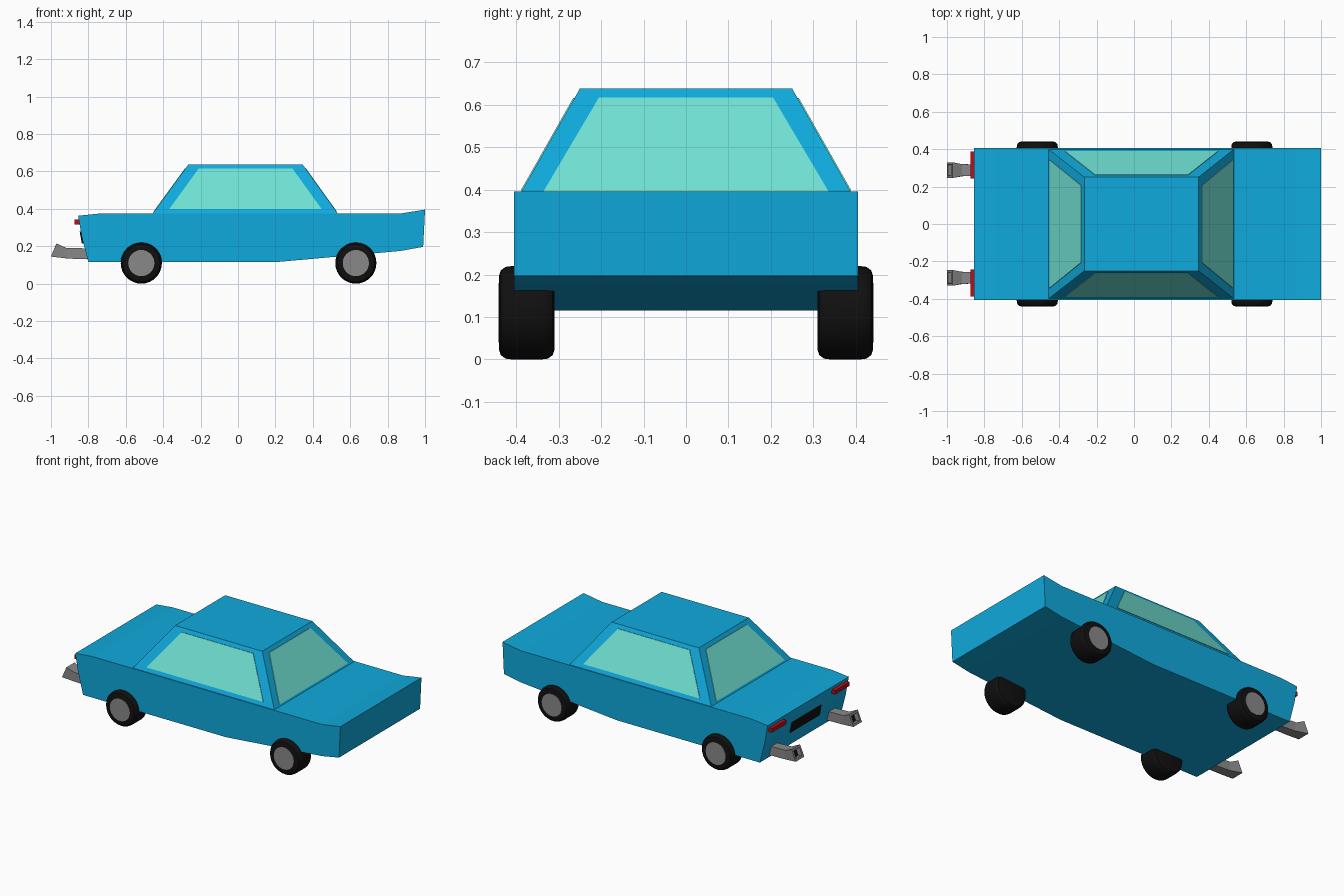
import bpy, bmesh, math

if "Cube" in bpy.data.objects:
    bpy.data.objects.remove(bpy.data.objects["Cube"])


def material(name, r, g, b):
    m = bpy.data.materials.new(name)
    m.diffuse_color = (r, g, b, 1)
    m.use_nodes = True
    m.node_tree.nodes["Principled BSDF"].inputs["Base Color"].default_value = m.diffuse_color
    return m


PAINT = material("paint", 0.005, 0.40, 0.72)
GLASS = material("glass", 0.16, 0.75, 0.65)
RUBBER = material("rubber", 0.005, 0.005, 0.005)
RED = material("red", 0.5, 0.005, 0.01)
STEEL = material("steel", 0.25, 0.25, 0.25)


def loft(name, rings, mat, end_mat=None, smooth=False):
    """Skin a series of equal-length point rings and cap both ends."""
    bm = bmesh.new()
    vs = [[bm.verts.new(p) for p in ring] for ring in rings]
    n = len(vs[0])
    for a, b in zip(vs, vs[1:]):
        for i in range(n):
            j = (i + 1) % n
            bm.faces.new((a[i], a[j], b[j], b[i]))
    bm.faces.new(vs[0][::-1])
    end = bm.faces.new(vs[-1])
    if end_mat:
        end.material_index = 1
    bmesh.ops.recalc_face_normals(bm, faces=bm.faces)
    me = bpy.data.meshes.new(name)
    bm.to_mesh(me)
    bm.free()
    me.materials.append(mat)
    if end_mat:
        me.materials.append(end_mat)
    ob = bpy.data.objects.new(name, me)
    bpy.context.collection.objects.link(ob)
    if smooth:
        bpy.ops.object.select_all(action='DESELECT')
        ob.select_set(True)
        bpy.context.view_layer.objects.active = ob
        bpy.ops.object.shade_smooth_by_angle(angle=math.radians(35))
    return ob


# Lower body: side profile extruded across the width
profile = [(-0.855, 0.363), (-0.74, 0.375), (0.87, 0.375), (1.0, 0.396), (0.99, 0.197),
           (0.87, 0.175), (0.2, 0.115), (-0.80, 0.115), (-0.835, 0.25)]
loft("body", [[(x, y, z) for x, z in profile] for y in (-0.405, 0.405)], PAINT)


# Cabin: tapered box
def rect(x0, x1, hy, z):
    return [(x0, -hy, z), (x1, -hy, z), (x1, hy, z), (x0, hy, z)]


Z0, Z1 = 0.37, 0.638
loft("cabin", [rect(-0.46, 0.537, 0.402, Z0), rect(-0.265, 0.345, 0.25, Z1)], PAINT)


def on_slope(a, b, z):
    return a + (b - a) * (z - Z0) / (Z1 - Z0)


# Windows: thin panes lying on the cabin slopes
side_pane = [(-0.368, 0.398), (0.448, 0.398), (0.291, 0.616), (-0.21, 0.616)]
for s, name in ((-1, "right_window"), (1, "left_window")):
    loft(name, [[(x, s * (on_slope(0.402, 0.25, z) + d), z) for x, z in side_pane]
                for d in (-0.01, 0.003)], GLASS)

end_pane = [(-0.342, 0.385), (0.342, 0.385), (0.205, 0.617), (-0.205, 0.617)]
for s, a, b, name in ((1, 0.537, 0.345, "windscreen"), (-1, -0.46, -0.265, "rear_window")):
    loft(name, [[(on_slope(a, b, z) + s * d, y, z) for y, z in end_pane]
                for d in (-0.01, 0.003)], GLASS)


# Wheels: turned tyres with hub discs on the outside
def circle(x, y, r, n=32):
    return [(x + r * math.cos(2 * math.pi * i / n), y,
             0.11 + r * math.sin(2 * math.pi * i / n)) for i in range(n)]


tyre = [(0.31, 0.088), (0.314, 0.1), (0.325, 0.108), (0.34, 0.11),
        (0.41, 0.11), (0.425, 0.108), (0.436, 0.1), (0.44, 0.088)]
for x, end in ((-0.517, "rear"), (0.63, "front")):
    for s, side in ((-1, "right"), (1, "left")):
        loft(f"{end}_{side}_tyre", [circle(x, s * y, r) for y, r in tyre], RUBBER, smooth=True)
        loft(f"{end}_{side}_hub", [circle(x, s * y, 0.07) for y in (0.42, 0.442)], STEEL)


# Exhausts: bent, flared square pipes with a dark recessed mouth
def section(yc, hw, top, bottom):
    return [(top[0], yc - hw, top[1]), (top[0], yc + hw, top[1]),
            (bottom[0], yc + hw, bottom[1]), (bottom[0], yc - hw, bottom[1])]


for s, side in ((-1, "right"), (1, "left")):
    yc = s * 0.288
    loft(side + "_exhaust", [
        section(yc, 0.029, (-0.79, 0.188), (-0.78, 0.13)),
        section(yc, 0.032, (-0.92, 0.192), (-0.91, 0.134)),
        section(yc, 0.042, (-0.97, 0.215), (-1.0, 0.145)),
        section(yc, 0.029, (-0.976, 0.203), (-0.994, 0.158)),
        section(yc, 0.027, (-0.95, 0.192), (-0.968, 0.15))], STEEL, RUBBER)

    # Tail lights
    loft(side + "_tail_light", [[(x, s * y, z) for y, z in
         ((0.243, 0.317), (0.387, 0.317), (0.387, 0.342), (0.243, 0.342))]
        for x in (-0.84, -0.873)], RED)

# Dark rear plate following the slope of the tail
loft("rear_plate", [[(-0.829 - d, y, 0.215) if z == 0 else (-0.841 - d, y, 0.28)
                     for y, z in ((-0.145, 0), (0.145, 0), (0.145, 1), (-0.145, 1))]
                    for d in (-0.01, 0.006)], RUBBER)
